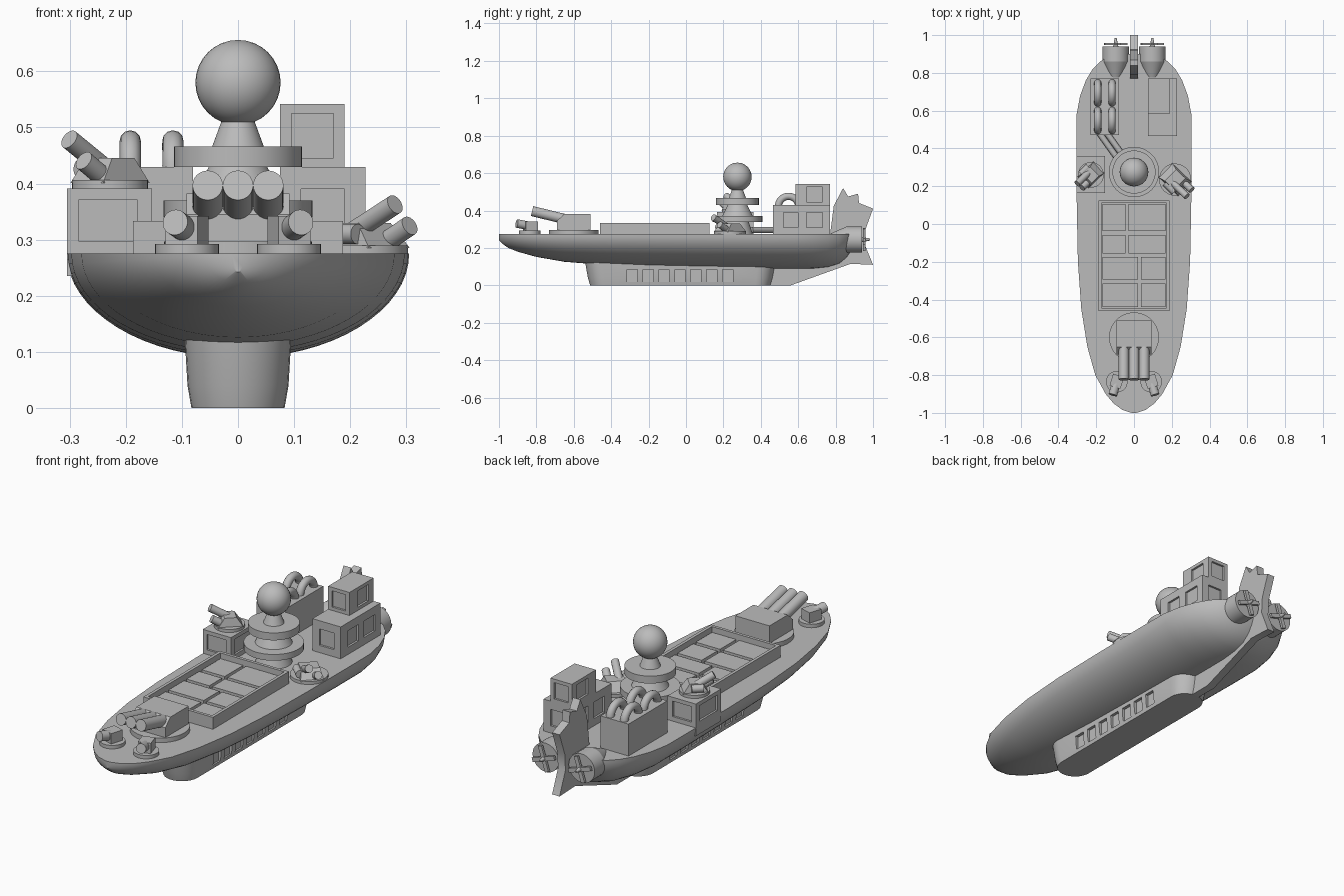
import bpy, bmesh, math
from mathutils import Vector, Matrix

cube = bpy.data.objects.get("Cube")
if cube:
    bpy.data.objects.remove(cube, do_unlink=True)

grey = bpy.data.materials.new("hull grey")
grey.use_nodes = True
COLOR = (0.5, 0.5, 0.5, 1)
grey.diffuse_color = COLOR
grey.node_tree.nodes["Principled BSDF"].inputs["Base Color"].default_value = COLOR
DECK = 0.275


def finish(name, bm, smooth=True):
    bmesh.ops.recalc_face_normals(bm, faces=bm.faces)
    mesh = bpy.data.meshes.new(name)
    bm.to_mesh(mesh)
    bm.free()
    mesh.materials.append(grey)
    obj = bpy.data.objects.new(name, mesh)
    bpy.context.collection.objects.link(obj)
    select(obj)
    if smooth:
        bpy.ops.object.shade_smooth_by_angle(angle=math.radians(35))
    return obj


def select(obj):
    bpy.ops.object.select_all(action='DESELECT')
    obj.select_set(True)
    bpy.context.view_layer.objects.active = obj


def box(name, x, y, z, turn=0):
    """Box from (min, max) spans, turned about its own vertical axis."""
    spans = (x, y, z)
    centre = Vector([(a + b) / 2 for a, b in spans])
    size = Matrix.Diagonal([b - a for a, b in spans] + [1])
    bm = bmesh.new()
    bmesh.ops.create_cube(bm, size=1, matrix=Matrix.Translation(centre) @ Matrix.Rotation(turn, 4, 'Z') @ size)
    return finish(name, bm, False)


def rod(name, start, end, r1, r2=None, sides=32):
    """Cylinder or cone between two points."""
    start, end = Vector(start), Vector(end)
    axis = end - start
    place = Matrix.Translation((start + end) / 2) @ axis.to_track_quat('Z', 'Y').to_matrix().to_4x4()
    bm = bmesh.new()
    bmesh.ops.create_cone(bm, cap_ends=True, segments=sides, radius1=r1,
                          radius2=r1 if r2 is None else r2, depth=axis.length, matrix=place)
    return finish(name, bm)


def loft(name, rings):
    """Skin closed rings of equal length and cap both ends."""
    bm = bmesh.new()
    rows = [[bm.verts.new(p) for p in ring] for ring in rings]
    n = len(rows[0])
    for a, b in zip(rows, rows[1:]):
        for i in range(n):
            j = (i + 1) % n
            bm.faces.new((a[i], a[j], b[j], b[i]))
    bm.faces.new(rows[0])
    bm.faces.new(rows[-1])
    return finish(name, bm)


def cut(obj, cutters):
    """Carve recesses, then discard the cutters."""
    for cutter in cutters:
        cutter.hide_render = True
        select(obj)
        mod = obj.modifiers.new("recess", 'BOOLEAN')
        mod.operation = 'DIFFERENCE'
        mod.solver = 'EXACT'
        mod.object = cutter
        bpy.ops.object.modifier_apply(modifier=mod.name)
        bpy.data.objects.remove(cutter, do_unlink=True)


def windowed_box(name, x, y, z, x_wins, y_wins, z_win, depth=0.01):
    """Box with recessed windows on all four walls."""
    body = box(name, x, y, z)
    cutters = [box("cutter", w, (v - depth, v + depth), z_win) for v in y for w in x_wins]
    cutters += [box("cutter", (v - depth, v + depth), w, z_win) for v in x for w in y_wins]
    cut(body, cutters)


# Hull: half-elliptical sections; (y, half width, bottom height)
stations = [(-1, .012, .242), (-.985, .06, .225), (-.95, .108, .2), (-.9, .15, .18), (-.8, .205, .152),
            (-.65, .247, .126), (-.45, .279, .11), (-.2, .297, .1), (.1, .303, .094), (.4, .305, .09),
            (.58, .304, .089), (.68, .285, .09), (.76, .255, .098), (.82, .219, .117),
            (.86, .18, .15), (.885, .14, .19), (.9, .09, .23)]
STEPS = 32
loft("hull", [[(w * math.cos(math.pi * i / STEPS), y, DECK - (DECK - zb) * math.sin(math.pi * i / STEPS))
               for i in range(STEPS + 1)] for y, w, zb in stations])


# Lower gondola with rounded ends and a row of recessed ports
def stadium(half_w, half_l, z):
    pts = []
    for i in range(32):
        a = math.pi * (i if i < 16 else i - 1) / 15 if i < 16 else math.pi * (i - 1) / 15
        end = 1 if i < 16 else -1
        a = math.pi * (i % 16) / 15 + (0 if end > 0 else math.pi)
        pts.append((half_w * math.cos(a), -.03 + end * (half_l - half_w) + half_w * math.sin(a), z))
    return pts


gondola = loft("gondola", [stadium(.083, .483, 0), stadium(.09, .495, .04), stadium(.095, .51, .125)])
ports = []
for side in (-1, 1):
    for i in range(7):
        y = -.315 + .085 * i
        ports.append(box("cutter", sorted((side * .078, side * .12)), (y, y + .055), (.018, .085)))
cut(gondola, ports)

# Keel and jagged tail fin
fin = [(.4, 0), (.56, 0), (.88, .115), (1, .11), (.955, .22), (.96, .3), (1, .41), (.925, .44),
       (.92, .49), (.867, .475), (.84, .52), (.79, .425), (.77, .27), (.77, .13), (.4, .12)]
loft("tail_fin", [[(x, y, z) for y, z in fin] for x in (-.02, .02)])

# Engines and propellers
for side, label in ((1, "left"), (-1, "right")):
    x, z = side * .097, .245
    rod(label + "_engine_nose", (x, .775, z), (x, .86, z), .033, .07)
    rod(label + "_engine", (x, .86, z), (x, .94, z), .07)
    rod(label + "_propeller_hub", (x, .94, z), (x, .985, z), .014, .005, 16)
    for k in range(2):
        bm = bmesh.new()
        bmesh.ops.create_cube(bm, size=1, matrix=Matrix.Translation((x, .953, z))
                              @ Matrix.Rotation(math.pi * (k / 2 + .1), 4, 'Y')
                              @ Matrix.Diagonal((.124, .012, .02, 1)))
        finish(label + "_propeller_blades", bm, False)

# Cargo hatch: walled frame with raised covers
frame = box("hatch_frame", (-.187, .187), (-.46, .125), (DECK - .01, .333))
cut(frame, [box("cutter", (-.172, .172), (-.445, .11), (.292, .36))])
for y0, y1, split in ((-.037, .105, -.038), (-.155, -.057, -.038), (-.295, -.175, .03), (-.44, -.315, .03)):
    box("hatch_cover", (-.168, split - .008), (y0, y1), (.285, .308))
    box("hatch_cover", (split + .008, .168), (y0, y1), (.285, .308))

# Main bow turret
rod("main_turret_base", (0, -.6, DECK - .01), (0, -.6, .297), .132, sides=48)
profile = [(-.51, .29), (-.69, .29), (-.69, .345), (-.65, .382), (-.51, .382)]
loft("main_turret", [[(x, y, z) for y, z in profile] for x in (-.092, .092)])
for x in (-.054, 0, .054):
    rod("main_barrel", (x, -.63, .35), (x, -.823, .397), .027)

# Small bow turrets
for side in (-1, 1):
    rod("bow_turret_base", (side * .091, -.835, DECK - .01), (side * .091, -.835, .292), .057)
    box("bow_turret", (side * .091 - .03, side * .091 + .03), (-.865, -.8), (.285, .342), side * .3)
    rod("bow_barrel", (side * .093, -.84, .318), (side * .112, -.905, .331), .023)

# Sensor tower
def tower(name, z0, z1, r1, r2):
    rod(name, (0, .275, z0), (0, .275, z1), r1, r2, 48)


tower("tower_foot", DECK - .01, .34, .085, .06)
tower("lower_platform", .34, .37, .133, .133)
tower("tower_waist", .37, .43, .082, .052)
tower("upper_platform", .43, .466, .114, .114)
tower("tower_neck", .466, .515, .046, .028)
bm = bmesh.new()
bmesh.ops.create_uvsphere(bm, u_segments=32, v_segments=16, radius=.076, matrix=Matrix.Translation((0, .275, .58)))
finish("sensor_dome", bm)

# Bridge, two storeys
windowed_box("bridge_lower", (.075, .227), (.465, .77), (DECK - .01, .43),
             [(.112, .19)], [(.52, .6), (.645, .73)], (.31, .39))
windowed_box("bridge_upper", (.075, .19), (.585, .77), (.425, .542), [(.095, .17)], [(.645, .73)], (.446, .525))

# Machinery block with half-ring pipes
box("machinery_block", (-.23, -.08), (.472, .77), (DECK - .01, .43))
for x in (-.192, -.116):
    for y in (.548, .694):
        curve = bpy.data.curves.new("pipe_loop", 'CURVE')
        curve.dimensions = '3D'
        curve.bevel_depth = .019
        curve.bevel_resolution = 4
        spline = curve.splines.new('POLY')
        spline.points.add(16)
        for i, p in enumerate(spline.points):
            a = math.pi * i / 16
            p.co = (x, y + .054 * math.cos(a), .422 + .054 * math.sin(a), 1)
        curve.materials.append(grey)
        bpy.context.collection.objects.link(bpy.data.objects.new("pipe_loop", curve))
for dx in (0, .04):
    rod("deck_pipe", (-.19 + dx, .49, .297), (-.09 + dx, .35, .297), .016, sides=16)

# Side guns, one on a windowed stand and one on the deck
windowed_box("gun_stand", (-.305, -.153), (.165, .36), (DECK - .04, .391), [(-.283, -.18)], [(.195, .33)], (.297, .372))


def side_gun(cx, cy, z, s, side):
    aim = Vector((side * .72, -.69, 0))
    across = Vector((aim.y, -aim.x, 0))
    base = Vector((cx, cy, z))
    rod("side_gun_base", base - Vector((0, 0, .01)), base + Vector((0, 0, .015)), s)
    rings = []
    for h, half_l, half_w in ((.01, .85, .62), (.055, .4, .5)):
        rings.append([base + aim * s * half_l * a + across * s * half_w * b + Vector((0, 0, h))
                      for a, b in ((1, 1), (-1, 1), (-1, -1), (1, -1))])
    loft("side_gun_house", rings)
    for lift, reach, shift in ((.05, 1.25, .25), (.012, 1.2, -.25)):
        start = base + across * s * shift + Vector((0, 0, lift - .012))
        rod("side_gun_barrel", start, start + aim * s * reach + Vector((0, 0, .05)), .018, sides=24)
    pod = base + across * s * .6 + Vector((0, 0, .035))
    rod("side_gun_pod", pod - aim * s * .3, pod + aim * s * .5, .018, sides=24)


side_gun(-.228, .26, .391, .068, -1)
side_gun(.218, .235, DECK, .085, 1)
